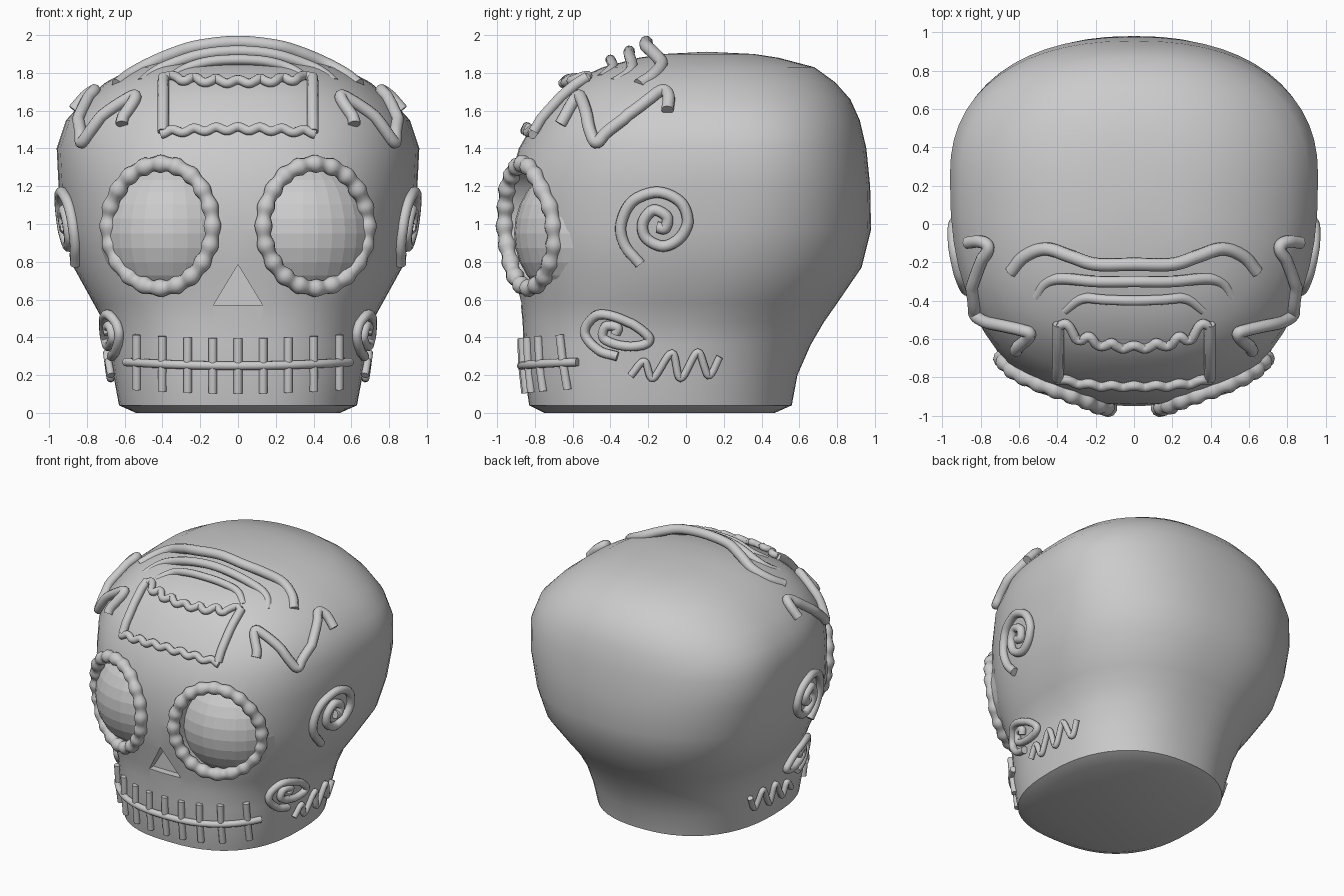
import bpy, bmesh, math
from mathutils import Vector
from mathutils.bvhtree import BVHTree

if "Cube" in bpy.data.objects:
    bpy.data.objects.remove(bpy.data.objects["Cube"])

SEG = 56

# Skull levels: z, half width, front y, back y, y of the widest point
LEVELS = [
    (0.00, 0.54, -0.75, 0.47, -0.14), (0.04, 0.63, -0.83, 0.56, -0.14),
    (0.20, 0.66, -0.855, 0.59, -0.12), (0.36, 0.68, -0.86, 0.66, -0.08),
    (0.48, 0.71, -0.865, 0.73, -0.02), (0.58, 0.765, -0.875, 0.80, 0.05),
    (0.77, 0.87, -0.92, 0.93, 0.14), (0.97, 0.915, -0.95, 0.98, 0.20),
    (1.20, 0.95, -0.94, 0.975, 0.25), (1.40, 0.96, -0.885, 0.955, 0.25),
    (1.55, 0.91, -0.80, 0.92, 0.22), (1.66, 0.81, -0.71, 0.87, 0.18),
    (1.75, 0.70, -0.62, 0.79, 0.16), (1.83, 0.55, -0.44, 0.68, 0.14),
    (1.88, 0.38, -0.25, 0.49, 0.12), (1.90, 0.25, -0.12, 0.36, 0.11),
]


def new_object(name, mesh):
    ob = bpy.data.objects.new(name, mesh)
    bpy.context.collection.objects.link(ob)
    return ob


def bm_object(name, bm):
    bmesh.ops.recalc_face_normals(bm, faces=bm.faces)
    me = bpy.data.meshes.new(name)
    bm.to_mesh(me)
    bm.free()
    return new_object(name, me)


def smooth(ob, angle):
    bpy.ops.object.select_all(action='DESELECT')
    ob.select_set(True)
    bpy.context.view_layer.objects.active = ob
    bpy.ops.object.shade_smooth_by_angle(angle=math.radians(angle))


def power(v, e):
    return math.copysign(abs(v) ** e, v)


# Skull: lofted egg-shaped sections
bm = bmesh.new()
rings = []
for z, w, front, back, c in LEVELS:
    ring = []
    for i in range(SEG):
        a = 2 * math.pi * i / SEG
        s, k = math.sin(a), math.cos(a)
        e = 2 / 2.5 if s < 0 else 2 / 2.3
        r = c - front if s < 0 else back - c
        ring.append(bm.verts.new((w * power(k, e), c + r * power(s, e), z)))
    rings.append(ring)
for lo, hi in zip(rings, rings[1:]):
    for i in range(SEG):
        j = (i + 1) % SEG
        bm.faces.new((lo[i], lo[j], hi[j], hi[i]))
bm.faces.new(rings[0][::-1])
crown = bm.verts.new((0, 0.11, 1.912))
for i in range(SEG):
    bm.faces.new((rings[-1][i], rings[-1][(i + 1) % SEG], crown))
bmesh.ops.recalc_face_normals(bm, faces=bm.faces)
surface = BVHTree.FromBMesh(bm)
skull = bm_object("skull", bm)


def prism(name, outline, y0, y1):
    bm = bmesh.new()
    a = [bm.verts.new((x, y0, z)) for x, z in outline]
    b = [bm.verts.new((x, y1, z)) for x, z in outline]
    n = len(a)
    bm.faces.new(a)
    bm.faces.new(b[::-1])
    for i in range(n):
        bm.faces.new((a[i], a[(i + 1) % n], b[(i + 1) % n], b[i]))
    ob = bm_object(name, bm)
    ob.hide_render = True
    return ob


def ellipse(cx, cz, rx, rz, n):
    return [(cx + rx * math.cos(2 * math.pi * i / n),
             cz + rz * math.sin(2 * math.pi * i / n)) for i in range(n)]


# Eye sockets and nose opening
cutters = [prism("socket_cutter", ellipse(s * 0.405, 0.985, 0.255, 0.31, 40), -1.2, -0.6)
           for s in (-1, 1)]
cutters.append(prism("nose_cutter", [(-0.13, 0.57), (0.13, 0.57), (0, 0.785)], -1.2, -0.82))
for c in cutters:
    m = skull.modifiers.new("cut", 'BOOLEAN')
    m.operation, m.object, m.solver = 'DIFFERENCE', c, 'EXACT'
dg = bpy.context.evaluated_depsgraph_get()
carved = bpy.data.meshes.new_from_object(skull.evaluated_get(dg))
skull.modifiers.clear()
skull.data = carved
for c in cutters:
    bpy.data.objects.remove(c)
smooth(skull, 45)


def spline(pts, steps=8):
    """Catmull-Rom curve through the points."""
    p = [Vector(q) for q in pts]
    p = [2 * p[0] - p[1]] + p + [2 * p[-1] - p[-2]]
    out = []
    for i in range(1, len(p) - 2):
        a, b, c, d = p[i - 1:i + 3]
        for k in range(steps):
            t = k / steps
            out.append(0.5 * (2 * b + (c - a) * t + (2 * a - 5 * b + 4 * c - d) * t * t
                              + (3 * b - a - 3 * c + d) * t ** 3))
    return out + [p[-2]]


def cast(origin, direction, lift):
    """Drop a point on the skull and lift it along the projection direction."""
    d = Vector(direction)
    hit, normal, _, _ = surface.ray_cast(Vector(origin) - 3 * d, d)
    if hit is None:
        hit, normal, _, _ = surface.find_nearest(Vector(origin))
    return hit + normal * lift


def on_front(pts, lift):
    return [cast((x, 0, z), (0, 1, 0), lift) for x, z in pts]


def on_side(pts, s, lift):
    return [cast((0, y, z), (-s, 0, 0), lift) for y, z in pts]


def tube(name, pts, radius, cyclic=False, bumps=None):
    cu = bpy.data.curves.new(name, 'CURVE')
    cu.dimensions = '3D'
    cu.bevel_depth, cu.bevel_resolution, cu.use_fill_caps = radius, 3, True
    sp = cu.splines.new('POLY')
    sp.points.add(len(pts) - 1)
    for i, p in enumerate(pts):
        sp.points[i].co = (*p, 1)
        sp.points[i].radius = bumps(i) if bumps else 1
    sp.use_cyclic_u = cyclic
    tmp = bpy.data.objects.new(name, cu)
    bpy.context.collection.objects.link(tmp)
    dg = bpy.context.evaluated_depsgraph_get()
    me = bpy.data.meshes.new_from_object(tmp.evaluated_get(dg))
    bpy.data.objects.remove(tmp)
    ob = new_object(name, me)
    smooth(ob, 50)
    return ob


EAR = [(-0.24, 0.79), (-0.32, 0.89), (-0.34, 1.0), (-0.28, 1.12), (-0.15, 1.17), (-0.03, 1.12),
       (0.01, 1.02), (-0.03, 0.93), (-0.12, 0.885), (-0.21, 0.93), (-0.225, 1.01),
       (-0.17, 1.075), (-0.10, 1.04), (-0.11, 0.98), (-0.15, 0.985)]
CHEEK = [(-0.36, 0.30), (-0.46, 0.335), (-0.53, 0.43), (-0.46, 0.525), (-0.32, 0.495),
         (-0.20, 0.41), (-0.22, 0.365), (-0.32, 0.355), (-0.43, 0.395), (-0.42, 0.46),
         (-0.36, 0.455), (-0.37, 0.42)]
JAW = [(-0.29, 0.20), (-0.22, 0.275), (-0.175, 0.185), (-0.075, 0.32), (-0.03, 0.185),
       (0.06, 0.325), (0.115, 0.20), (0.175, 0.30)]
BROW = [(-0.65, 1.52), (-0.57, 1.655), (-0.535, 1.63), (-0.475, 1.43), (-0.40, 1.49),
        (-0.24, 1.61), (-0.13, 1.69), (-0.09, 1.665), (-0.095, 1.59)]

for s, side in ((-1, "left"), (1, "right")):
    # Eyeball, kept faceted
    bm = bmesh.new()
    bmesh.ops.create_uvsphere(bm, u_segments=32, v_segments=16, radius=0.40)
    bmesh.ops.translate(bm, verts=bm.verts, vec=(s * 0.345, -0.51, 0.95))
    bm_object(side + "_eyeball", bm)
    # Beaded eye ring
    n = 160
    ring = on_front(ellipse(s * 0.405, 0.99, 0.27, 0.325, n), 0.015)
    tube(side + "_eye_ring", ring, 0.043, True,
         lambda i: 1 + 0.13 * math.cos(2 * math.pi * 20 * i / n))
    # Side ornaments
    tube(side + "_ear_spiral", on_side(spline(EAR), s, 0.015), 0.03)
    tube(side + "_cheek_spiral", on_side(spline(CHEEK), s, 0.018), 0.026)
    tube(side + "_jaw_zigzag", on_side(spline(JAW), s, 0.02), 0.02)
    tube(side + "_brow_zigzag", on_side(spline(BROW), s, 0.02), 0.033)
    # Upright bar of the forehead frame
    post = on_front([(s * 0.39, 1.48 + 0.28 * i / 8) for i in range(9)], 0.02)
    tube(side + "_frame_post", post, 0.03)

# Wavy rails of the forehead frame
for name, z0, bow in (("frame_top", 1.765, -0.025), ("frame_bottom", 1.475, 0.02)):
    pts = []
    for i in range(97):
        x = -0.40 + 0.80 * i / 96
        pts.append((x, z0 + bow * (1 - (x / 0.4) ** 2) + 0.010 * math.cos(x * 2 * math.pi / 0.115)))
    tube(name, on_front(pts, 0.02), 0.025)

# Hair arcs over the forehead
ARCS = [
    ("hair_arc_back", 0.035, [(0, -0.21, 1.962), (0.2, -0.21, 1.942), (0.33, -0.17, 1.905),
                              (0.46, -0.13, 1.85), (0.57, -0.17, 1.79), (0.64, -0.25, 1.735)]),
    ("hair_arc_middle", 0.03, [(0, -0.30, 1.915), (0.2, -0.30, 1.895), (0.38, -0.285, 1.835),
                               (0.46, -0.31, 1.79), (0.51, -0.38, 1.745)]),
    ("hair_arc_front", 0.027, [(0, -0.40, 1.87), (0.15, -0.395, 1.86), (0.27, -0.39, 1.825),
                               (0.36, -0.45, 1.77)]),
]
for name, r, half in ARCS:
    full = [(-x, y, z) for x, y, z in half[:0:-1]] + half
    tube(name, spline(full), r)

# Stitched mouth
line = [(-0.58 + 1.16 * i / 40, 0.25 + 0.02 * (-1 + i / 20) ** 2) for i in range(41)]
tube("mouth_line", on_front(line, 0.015), 0.023)
for i in range(-4, 5):
    x = i * 0.132
    z = 0.105 + 0.02 * (i / 4) ** 2
    tube("mouth_stitch", on_front([(x, z), (x, z + 0.15), (x, z + 0.29)], 0.01), 0.023)
